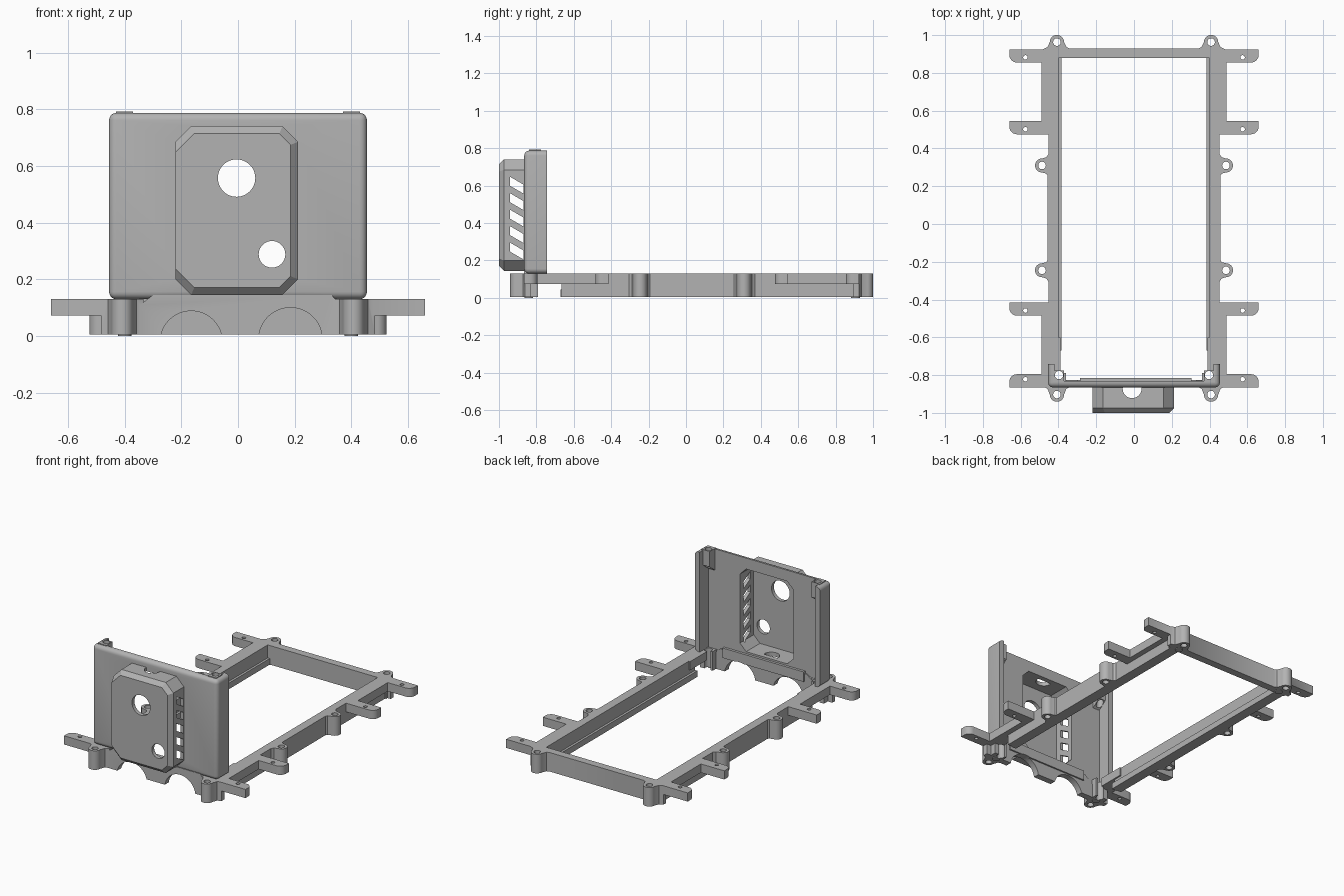
import bpy, bmesh
from math import cos, sin, pi, radians

cube = bpy.data.objects.get("Cube")
if cube:
    bpy.data.objects.remove(cube)

grey = bpy.data.materials.new("plain grey")
grey.use_nodes = True
grey.diffuse_color = (0.45, 0.45, 0.45, 1)
grey.node_tree.nodes["Principled BSDF"].inputs["Base Color"].default_value = grey.diffuse_color

BASE, TOP, SHELF = 0.005, 0.13, 0.073


def prism(name, outline, axis, a, b):
    """Extrude a 2D outline along an axis from a to b."""
    place = {"x": lambda u, v, w: (w, u, v),
             "y": lambda u, v, w: (u, w, v),
             "z": lambda u, v, w: (u, v, w)}[axis]
    bm = bmesh.new()
    low = [bm.verts.new(place(u, v, a)) for u, v in outline]
    high = [bm.verts.new(place(u, v, b)) for u, v in outline]
    bm.faces.new(low)
    bm.faces.new(high)
    n = len(outline)
    for i in range(n):
        j = (i + 1) % n
        bm.faces.new((low[i], low[j], high[j], high[i]))
    bmesh.ops.recalc_face_normals(bm, faces=bm.faces)
    mesh = bpy.data.meshes.new(name)
    bm.to_mesh(mesh)
    bm.free()
    mesh.materials.append(grey)
    ob = bpy.data.objects.new(name, mesh)
    bpy.context.collection.objects.link(ob)
    return ob


def arc(cx, cy, r, start, end, n):
    return [(cx + r * cos(radians(start + (end - start) * i / n)),
             cy + r * sin(radians(start + (end - start) * i / n))) for i in range(n + 1)]


def cyl(name, cx, cy, r, axis, a, b, n=32):
    return prism(name, arc(cx, cy, r, 0, 360, n)[:-1], axis, a, b)


def box(name, x0, x1, y0, y1, z0, z1):
    return prism(name, [(x0, y0), (x1, y0), (x1, y1), (x0, y1)], "z", z0, z1)


def octagon(x0, x1, z0, z1, c):
    return [(x0 + c, z0), (x1 - c, z0), (x1, z0 + c), (x1, z1 - c),
            (x1 - c, z1), (x0 + c, z1), (x0, z1 - c), (x0, z0 + c)]


def combine(ob, others, operation):
    """Apply booleans one by one and remove the operands."""
    for other in others:
        mod = ob.modifiers.new("join", "BOOLEAN")
        mod.operation, mod.solver, mod.object = operation, "EXACT", other
        deps = bpy.context.evaluated_depsgraph_get()
        mesh = bpy.data.meshes.new_from_object(ob.evaluated_get(deps))
        ob.modifiers.clear()
        ob.data = mesh
        bpy.data.objects.remove(other)


def bevel_edges(ob, rule, width, segments):
    bm = bmesh.new()
    bm.from_mesh(ob.data)
    edges = [e for e in bm.edges if rule(*[v.co for v in e.verts])]
    bmesh.ops.bevel(bm, geom=edges, offset=width, segments=segments, profile=0.5, affect="EDGES")
    bm.to_mesh(ob.data)
    bm.free()


def finish(ob):
    ob.data.shade_smooth()
    ob.data.set_sharp_from_angle(angle=radians(30))


# Base frame: back bar, then rails, tabs and bosses on both sides
frame = box("base_frame", -0.46, 0.46, 0.88, 0.93, BASE, TOP)
parts, holes = [], []
for s in (1, -1):
    def slab(x0, x1, y0, y1, z0=BASE, z1=TOP):
        parts.append(box("slab", s * x0, s * x1, y0, y1, z0, z1))

    slab(0.40, 0.453, -0.665, 0.92)
    slab(0.40, 0.458, -0.22, 0.26)
    slab(0.39, 0.45, -0.85, -0.60, SHELF)
    slab(0.36, 0.45, -0.865, -0.79)
    slab(0.385, 0.42, -0.67, 0.89, BASE, 0.045)
    # Wide shelves and their screw tabs
    for y0, y1 in ((0.48, 0.92), (-0.86, -0.42)):
        slab(0.44, 0.49, y0, y1, SHELF)
    for y, d in ((0.89, -1), (0.51, -1), (-0.45, -1), (-0.83, 1)):
        corner = arc(0.62, -0.005, 0.04, 0, 90, 6)
        tab = [(0.43, 0.035), (0.43, -0.035), (0.66, -0.035)] + corner
        parts.append(prism("tab", [(s * u, y + d * v) for u, v in tab], "z", SHELF, TOP))
        holes.append(cyl("tab_hole", s * 0.575, y - 0.008 * (1 if d < 0 else -1), 0.012, "z", -0.1, 0.3, 16))
    # End bosses, flared into the bars
    for y, d, root in ((0.963, 1, 0.925), (-0.903, -1, -0.86)):
        parts.append(cyl("boss", s * 0.408, y, 0.038, "z", BASE, TOP))
        flare = [(-0.075, root - d * 0.03), (-0.075, root), (-0.05, root + d * 0.012), (-0.038, y),
                 (0.038, y), (0.05, root + d * 0.012), (0.075, root), (0.075, root - d * 0.03)]
        parts.append(prism("flare", [(s * (0.408 + u), v) for u, v in flare], "z", BASE, TOP))
        holes.append(cyl("boss_hole", s * 0.408, y, 0.02, "z", -0.1, 0.3, 24))
    # Side bosses
    for y in (0.31, -0.245):
        parts.append(cyl("boss", s * 0.487, y, 0.037, "z", BASE, TOP))
        flare = [(0.43, -0.065), (0.453, -0.06), (0.465, -0.043), (0.487, -0.037),
                 (0.487, 0.037), (0.465, 0.043), (0.453, 0.06), (0.43, 0.065)]
        parts.append(prism("flare", [(s * u, y + v) for u, v in flare], "z", BASE, TOP))
        holes.append(cyl("boss_hole", s * 0.487, y, 0.02, "z", -0.1, 0.3, 24))
    # Locating pegs under the frame
    for y in (-0.84, 0.905):
        parts.append(cyl("peg", s * 0.40, y, 0.024, "z", 0, 0.03, 24))
    holes.append(cyl("corner_hole", s * 0.397, -0.80, 0.024, "z", -0.1, 0.3, 24))

# Front wall with two cable arches
wall = [(-0.39, BASE), (0.38, BASE), (0.38, 0.09), (0.33, 0.145), (-0.30, 0.145), (-0.37, 0.09)]
parts.append(prism("front_wall", wall, "y", -0.866, -0.825))
parts.append(box("tongue", -0.285, 0.305, -0.84, -0.815, 0.095, 0.16))
holes += [cyl("arch", -0.165, -0.022, 0.11, "y", -0.95, -0.78, 48),
          cyl("arch", 0.185, -0.012, 0.112, "y", -0.95, -0.78, 48)]
combine(frame, parts, "UNION")
combine(frame, holes, "DIFFERENCE")
finish(frame)

# Upright panel with rounded front and side flanges
panel = box("front_panel", -0.455, 0.455, -0.865, -0.742, 0.13, 0.787)
bevel_edges(panel, lambda a, b: max(a.y, b.y) < -0.86 or abs(a.y - b.y) > 0.1, 0.026, 5)
combine(panel, [box("inside", -0.42, 0.42, -0.832, -0.7, 0, 1)], "DIFFERENCE")

# Screw posts at the top corners, tapered below
for s in (1, -1):
    side = [(-0.84, 0.64), (-0.775, 0.69), (-0.775, 0.792), (-0.84, 0.792)]
    post = prism("post", side, "x", s * 0.37, s * 0.43)
    combine(panel, [post], "UNION")
    combine(panel, [cyl("post_hole", s * 0.397, -0.80, 0.022, "z", 0.6, 0.9, 24)], "DIFFERENCE")

# Hollow housing with chamfered corners
housing = prism("housing", octagon(-0.22, 0.212, 0.145, 0.74, 0.055), "y", -1.0, -0.85)
bevel_edges(housing, lambda a, b: max(a.y, b.y) < -0.99 and max(a.x, b.x) > -0.2, 0.026, 1)
combine(housing, [cyl("cable_notch", -0.01, -0.872, 0.05, "z", 0, 0.9)], "DIFFERENCE")
combine(panel, [housing], "UNION")
cuts = [prism("cavity", octagon(-0.198, 0.19, 0.172, 0.715, 0.045), "y", -0.975, -0.8),
        cyl("large_hole", -0.005, 0.557, 0.066, "y", -1.1, -0.9, 48),
        cyl("small_hole", 0.12, 0.288, 0.047, "y", -1.1, -0.9, 40)]
# Slanted vents through both housing walls
for i in range(5):
    z = 0.647 - 0.088 * i
    vent = [(-0.94, z), (-0.868, z - 0.042), (-0.868, z - 0.09), (-0.94, z - 0.048)]
    cuts.append(prism("vent", vent, "x", -0.3, 0.3))
combine(panel, cuts, "DIFFERENCE")
finish(panel)
